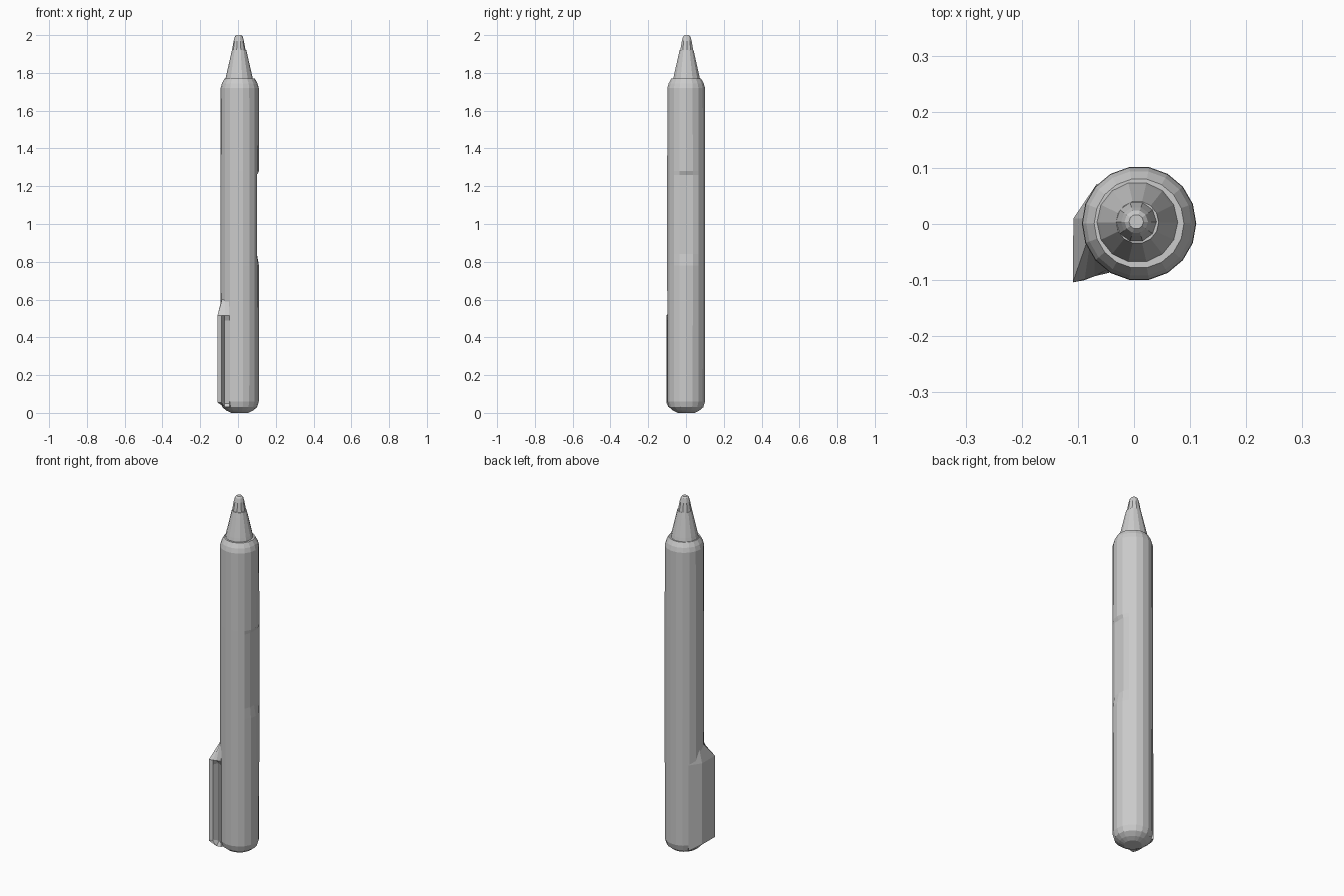
import bpy, bmesh, math

if "Cube" in bpy.data.objects:
    bpy.data.objects.remove(bpy.data.objects["Cube"])

CX, CY, SIDES = 0.009, 0.001, 18


def loft(name, rings):
    """Skin a closed, flat-faced solid through rings of equal point count."""
    bm = bmesh.new()
    loops = [[bm.verts.new(p) for p in ring] for ring in rings]
    for a, b in zip(loops, loops[1:]):
        n = len(a)
        for i in range(n):
            j = (i + 1) % n
            bm.faces.new((a[i], a[j], b[j], b[i]))
    bm.faces.new(loops[0][::-1])
    bm.faces.new(loops[-1])
    bmesh.ops.recalc_face_normals(bm, faces=bm.faces)
    mesh = bpy.data.meshes.new(name)
    bm.to_mesh(mesh)
    bm.free()
    obj = bpy.data.objects.new(name, mesh)
    bpy.context.collection.objects.link(obj)
    return obj


def circle(r, z, cx=CX, cy=CY, n=SIDES, max_x=1.0):
    return [(min(cx + r * math.cos(2 * math.pi * i / n), max_x),
             cy + r * math.sin(2 * math.pi * i / n), z) for i in range(n)]


# Barrel: rounded base, long body with a slight flat on the +x side, shoulder
barrel = [(0.045, 0.0, 1), (0.07, 0.012, 1), (0.092, 0.03, 1), (0.101, 0.06, 1),
          (0.102, 0.78, 1), (0.102, 0.84, 0.1), (0.102, 1.26, 0.1),
          (0.102, 1.28, 1), (0.101, 1.72, 1), (0.094, 1.745, 1), (0.08, 1.77, 1)]
loft("barrel", [circle(r, z, max_x=m) for r, z, m in barrel])

# Tapered grip collar between shoulder and nib
collar = [(0.075, 1.755), (0.068, 1.79), (0.053, 1.855), (0.045, 1.89), (0.038, 1.92)]
loft("collar", [circle(r, z, 0.006, 0.003, 14) for r, z in collar])

# Blunt nib
nib = [(0.036, 1.90), (0.036, 1.92), (0.027, 1.97), (0.021, 1.992), (0.013, 2.0)]
loft("nib", [circle(r, z, 0.004, 0.004, 10) for r, z in nib])

# Pocket clip: corner fin with a groove against the barrel, fading out at the top
grooved = [(-0.066, 0.072), (-0.108, 0.01), (-0.109, -0.104), (-0.088, -0.1),
           (-0.072, -0.066), (-0.045, -0.087), (0.0, 0.0)]
filled = [(-0.066, 0.072), (-0.108, 0.01), (-0.109, -0.104), (-0.088, -0.099),
          (-0.07, -0.093), (-0.045, -0.087), (0.0, 0.0)]
faded = [(-0.06, 0.065), (-0.088, 0.01), (-0.085, -0.035), (-0.08, -0.045),
         (-0.07, -0.06), (-0.045, -0.08), (0.0, 0.0)]


def section(pts, z, outer_lift=0.0):
    return [(x, y, z + (outer_lift if 1 <= i <= 3 else 0)) for i, (x, y) in enumerate(pts)]


loft("pocket_clip", [section(filled, 0.03, 0.025), section(grooved, 0.05, 0.015),
                     section(grooved, 0.49), section(filled, 0.515), section(faded, 0.60)])
